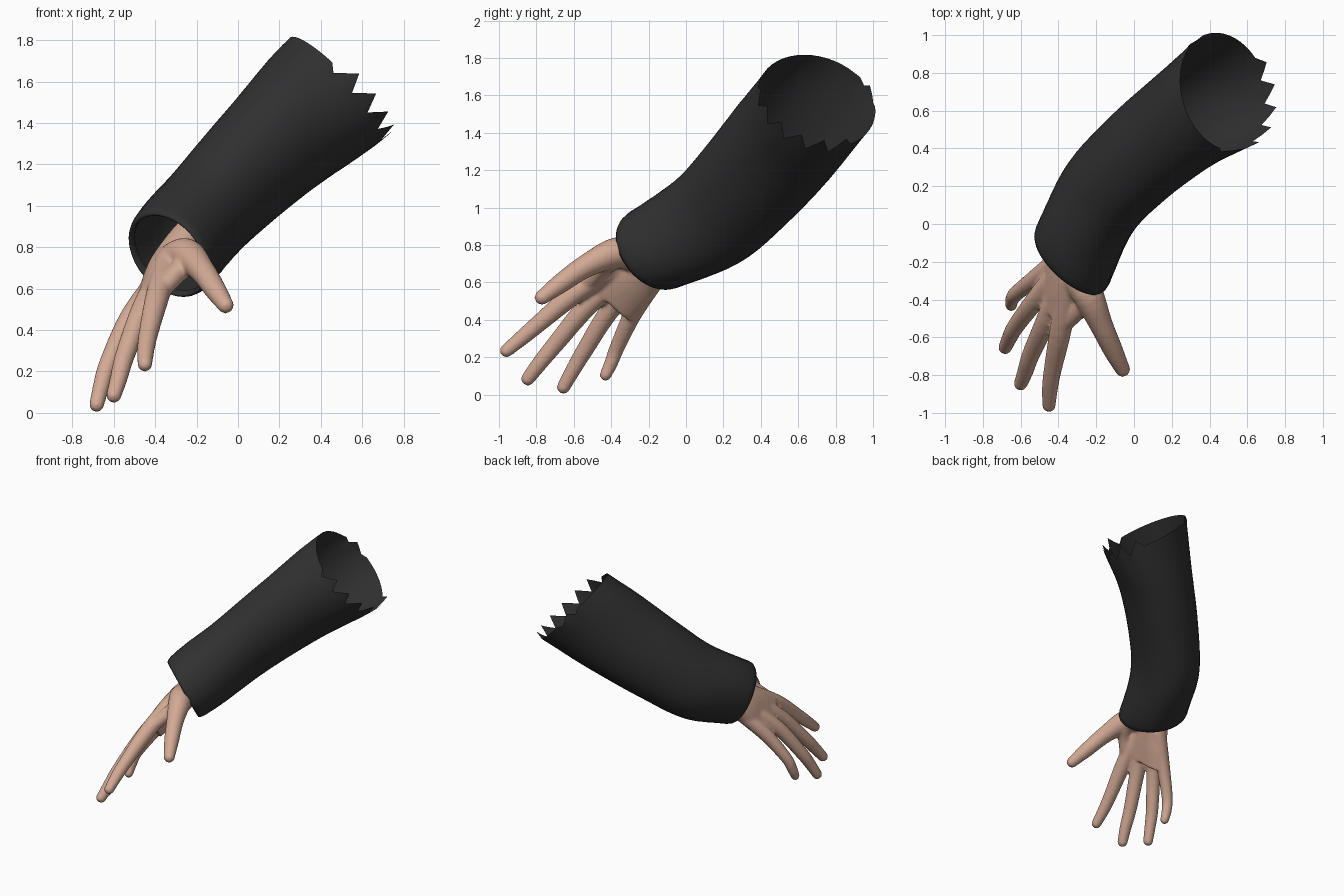
import bpy, bmesh, math
from mathutils import Vector

if "Cube" in bpy.data.objects:
    bpy.data.objects.remove(bpy.data.objects["Cube"])


def material(name, rgb):
    m = bpy.data.materials.new(name)
    m.use_nodes = True
    m.diffuse_color = (*rgb, 1)
    bsdf = m.node_tree.nodes["Principled BSDF"]
    bsdf.inputs["Base Color"].default_value = (*rgb, 1)
    bsdf.inputs["Roughness"].default_value = 0.8
    return m


def spline(rows, s):
    """Smooth blend through rows of numbers; s runs from 0 to len(rows) - 1."""
    i = min(int(s), len(rows) - 2)
    t = s - i
    p1, p2 = rows[i], rows[i + 1]
    p0 = rows[i - 1] if i else [2 * a - b for a, b in zip(p1, p2)]
    p3 = rows[i + 2] if i + 2 < len(rows) else [2 * b - a for a, b in zip(p1, p2)]
    return [b + 0.5 * t * (c - a + t * (2 * a - 5 * b + 4 * c - d + t * (3 * (b - c) + d - a)))
            for a, b, c, d in zip(p0, p1, p2, p3)]


def ellipse(center, u, v, count):
    steps = [2 * math.pi * k / count for k in range(count)]
    return [center + u * math.cos(t) + v * math.sin(t) for t in steps]


def loft(bm, rings, capped):
    loops = [[bm.verts.new(p) for p in ring] for ring in rings]
    for a, b in zip(loops, loops[1:]):
        for k in range(len(a)):
            n = (k + 1) % len(a)
            bm.faces.new((a[k], a[n], b[n], b[k]))
    if capped:
        bm.faces.new(loops[0])
        bm.faces.new(loops[-1])


def ball(bm, center, radius):
    made = bmesh.ops.create_icosphere(bm, subdivisions=3, radius=radius)
    bmesh.ops.translate(bm, verts=made["verts"], vec=center)


def limb(bm, rows):
    """Round-ended tube; each row is x, y, z, radius."""
    steps = 5 * (len(rows) - 1)
    pts = [spline(rows, k / 5) for k in range(steps + 1)]
    rings = []
    for k, p in enumerate(pts):
        a, b = pts[max(k - 1, 0)], pts[min(k + 1, steps)]
        d = (Vector(b[:3]) - Vector(a[:3])).normalized()
        u = d.cross(Vector((1, 0, 0))).normalized()
        rings.append(ellipse(Vector(p[:3]), u * p[3], d.cross(u) * p[3], 16))
    loft(bm, rings, True)
    for p in (pts[0], pts[-1]):
        ball(bm, Vector(p[:3]), p[3])


def finish(bm, name, mat):
    bmesh.ops.recalc_face_normals(bm, faces=bm.faces)
    mesh = bpy.data.meshes.new(name)
    bm.to_mesh(mesh)
    bm.free()
    mesh.materials.append(mat)
    mesh.polygons.foreach_set("use_smooth", [True] * len(mesh.polygons))
    obj = bpy.data.objects.new(name, mesh)
    bpy.context.collection.objects.link(obj)
    return obj


skin = material("skin", (0.65, 0.40, 0.30))
cloth = material("dark cloth", (0.03, 0.03, 0.03))

# Sleeve sections from cuff to torn end: centre, axis, two radii, roll
sections = [
    (-.34, -.20, .76, .60, .65, .45, .235, .25, 0),
    (-.19, .12, .93, .45, .65, .50, .28, .235, .45),
    (0, .33, 1.13, .57, .55, .57, .30, .245, .5),
    (.24, .53, 1.36, .65, .42, .62, .32, .27, .4),
    (.48, .70, 1.57, .70, .22, .67, .335, .32, 0),
]
COUNT = 48
stations = [(.12, .88), (.03, .89), (0, .94), (.04, .98), (.12, 1)]
stations += [(k / 6, 1) for k in range(2, 25)]
rings = []
for s, scale in stations:
    x, y, z, nx, ny, nz, ru, rv, roll = spline(sections, s)
    axis = Vector((nx, ny, nz)).normalized()
    side = axis.cross(Vector((0, 0, 1))).normalized()
    up = side.cross(axis)
    u = up * math.cos(roll) + side * math.sin(roll)
    v = side * math.cos(roll) - up * math.sin(roll)
    rings.append(ellipse(Vector((x, y, z)), u * ru * scale, v * rv * scale, COUNT))

# Torn teeth on the outer half of the open end
for k in range(COUNT):
    tooth = (-.035, .01, .055)[k % 3]
    strength = 1 if 9 <= k <= 26 else (.5 if 36 <= k <= 40 else 0)
    rings[-1][k] += axis * tooth * strength
bm = bmesh.new()
loft(bm, rings, False)
finish(bm, "sleeve", cloth)

# Forearm and palm sections: centre, half width, half thickness
bm = bmesh.new()
across = Vector((-.25, .66, -.66)).normalized()
palm = [
    (-.16, .04, .90, .12, .10),
    (-.25, -.06, .82, .125, .095),
    (-.35, -.20, .69, .13, .09),
    (-.40, -.31, .60, .165, .075),
    (-.445, -.41, .51, .17, .055),
]
direction = Vector((-.4, -.66, -.63)).normalized()
thick = direction.cross(across).normalized()
rings = []
for k in range(17):
    x, y, z, w, t = spline(palm, k / 4)
    rings.append(ellipse(Vector((x, y, z)), across * w, thick * t, 24))
loft(bm, rings, True)

# Fingers: wrist end, knuckle, middle joint, last joint, tip
fingers = {
    "index": [(-.34, -.30, .73, .06), (-.39, -.57, .56, .058), (-.43, -.77, .395, .048),
              (-.445, -.87, .31, .043), (-.45, -.96, .235, .036)],
    "middle": [(-.36, -.25, .69, .06), (-.46, -.50, .50, .056), (-.545, -.69, .28, .048),
               (-.575, -.78, .17, .043), (-.60, -.845, .085, .037)],
    "ring": [(-.37, -.21, .66, .06), (-.52, -.40, .46, .053), (-.625, -.54, .24, .046),
             (-.66, -.605, .13, .041), (-.683, -.655, .04, .036)],
    "little": [(-.37, -.17, .62, .06), (-.51, -.28, .44, .05), (-.62, -.365, .26, .041),
               (-.645, -.40, .17, .037), (-.65, -.43, .105, .032)],
    "thumb": [(-.33, -.22, .72, .09), (-.25, -.36, .76, .085), (-.175, -.53, .69, .063),
              (-.11, -.67, .595, .053), (-.06, -.77, .52, .04)],
}
for rows in fingers.values():
    limb(bm, rows)

# Webbing between thumb and index finger
limb(bm, [(-.25, -.40, .72, .06), (-.30, -.46, .67, .05), (-.38, -.54, .58, .045)])

# Fuse the hand into one smooth skin
hand = finish(bm, "hand", skin)
fuse = hand.modifiers.new("fuse", "REMESH")
fuse.mode = "VOXEL"
fuse.voxel_size = 0.01
fuse.use_smooth_shade = True
relax = hand.modifiers.new("relax", "SMOOTH")
relax.factor = 0.5
relax.iterations = 6
